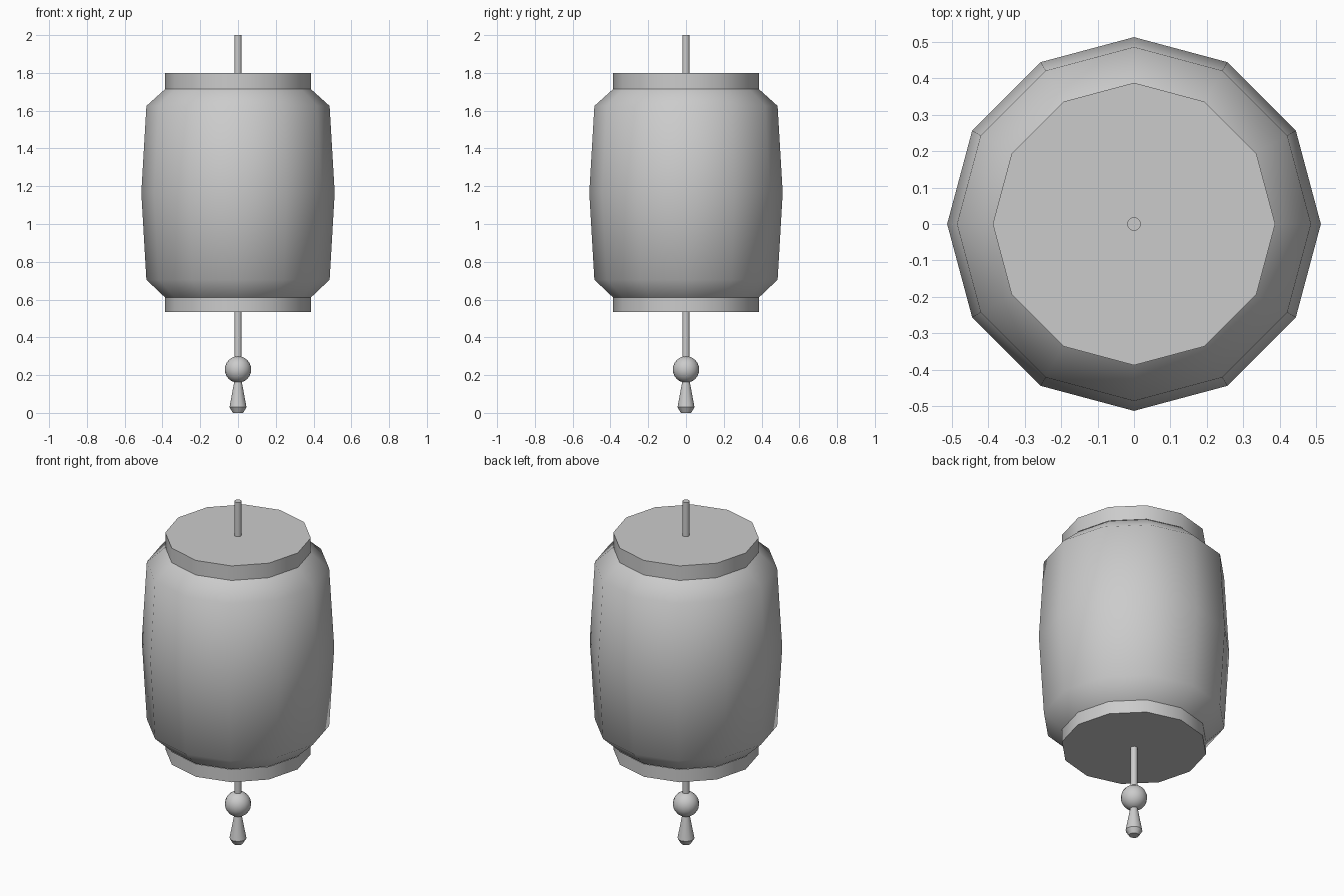
import bpy, bmesh
from math import sin, cos, tau, radians

if "Cube" in bpy.data.objects:
    bpy.data.objects.remove(bpy.data.objects["Cube"])


def lathe(name, profile, sides, cap_first=True, cap_last=True, angle=35):
    """Revolve (radius, z) points, listed bottom to top, around the z axis."""
    bm = bmesh.new()
    rings = [[bm.verts.new((r * cos(tau * i / sides), r * sin(tau * i / sides), z))
              for i in range(sides)] for r, z in profile]
    for a, b in zip(rings, rings[1:]):
        for i in range(sides):
            j = (i + 1) % sides
            bm.faces.new((a[i], a[j], b[j], b[i]))
    if cap_first:
        bm.faces.new(rings[0][::-1])
    if cap_last:
        bm.faces.new(rings[-1])
    mesh = bpy.data.meshes.new(name)
    bm.to_mesh(mesh)
    bm.free()
    obj = bpy.data.objects.new(name, mesh)
    bpy.context.collection.objects.link(obj)
    smooth(obj, angle)
    return obj


def smooth(obj, angle):
    bpy.ops.object.select_all(action='DESELECT')
    obj.select_set(True)
    bpy.context.view_layer.objects.active = obj
    bpy.ops.object.shade_smooth_by_angle(angle=radians(angle))


# Bulging paper shade
lathe("lantern_body", [(0.385, 0.61), (0.485, 0.705), (0.512, 1.165),
                       (0.485, 1.625), (0.385, 1.715)], 12, False, False, 60)

# End collars, open where they meet the shade
lathe("bottom_collar", [(0.387, 0.535), (0.387, 0.61)], 12, True, False)
lathe("top_collar", [(0.387, 1.715), (0.387, 1.80)], 12, False, True)

# Hanging rod above and cord below
lathe("hanging_rod", [(0.019, 1.80), (0.019, 2.0)], 12, False, True)
lathe("tassel_cord", [(0.019, 0.28), (0.019, 0.535)], 12, False, False)

# Bead
bpy.ops.mesh.primitive_uv_sphere_add(segments=16, ring_count=12, radius=0.07,
                                     location=(0, 0, 0.23))
bead = bpy.context.object
bead.name = "bead"
smooth(bead, 40)

# Flared tassel with a tapered tip
lathe("tassel", [(0.027, 0.0), (0.045, 0.03), (0.019, 0.17)], 12, True, False, 32)
